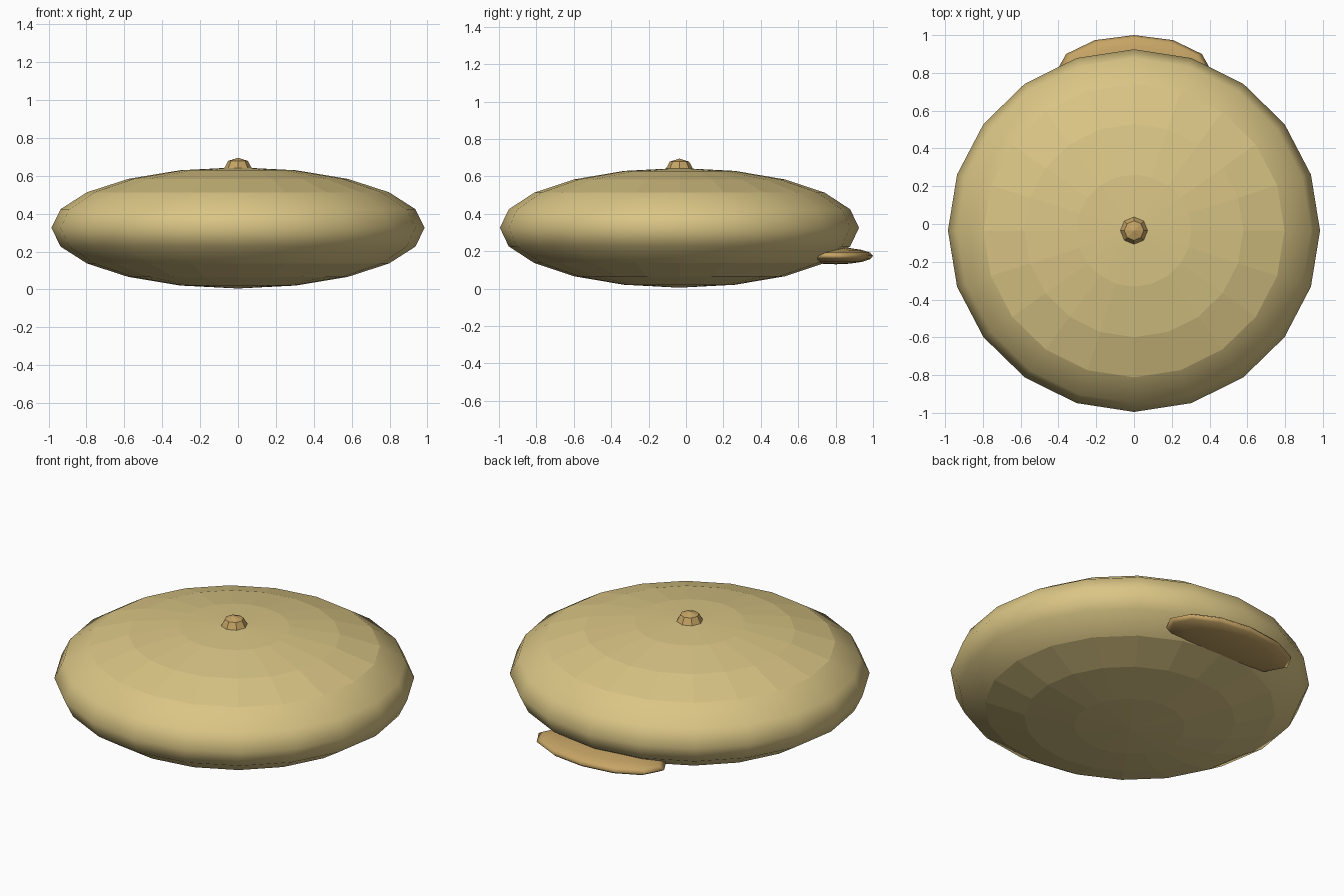
import bpy

cube = bpy.data.objects.get("Cube")
if cube:
    bpy.data.objects.remove(cube, do_unlink=True)


def material(name, rgb):
    mat = bpy.data.materials.new(name)
    mat.use_nodes = True
    mat.diffuse_color = (*rgb, 1)
    mat.node_tree.nodes["Principled BSDF"].inputs["Base Color"].default_value = (*rgb, 1)
    return mat


def ellipsoid(name, mat, segments, rings, centre, radii):
    bpy.ops.mesh.primitive_uv_sphere_add(segments=segments, ring_count=rings, radius=1)
    obj = bpy.context.object
    obj.name = name
    for vert in obj.data.vertices:
        vert.co = [c + r * v for c, r, v in zip(centre, radii, vert.co)]
    obj.data.materials.append(mat)
    return obj


sand = material("pale sand", (0.70, 0.56, 0.235))
tan = material("warm tan", (0.56, 0.37, 0.13))

# Flattened body: rounded smooth rim, faceted upper and lower caps
body = ellipsoid("body", sand, 20, 10, (0, -0.035, 0.325), (0.985, 0.96, 0.32))
for face in body.data.polygons:
    face.use_smooth = abs(face.center.z - 0.325) < 0.19

# Small button on top
knob = ellipsoid("top_knob", tan, 8, 4, (0, -0.035, 0.64), (0.073, 0.073, 0.055))
for face in knob.data.polygons:
    face.use_smooth = False

# Flat oval tab tucked under the back
tab = ellipsoid("back_tab", tan, 12, 8, (0, 0.80, 0.175), (0.415, 0.20, 0.045))
for face in tab.data.polygons:
    face.use_smooth = True
